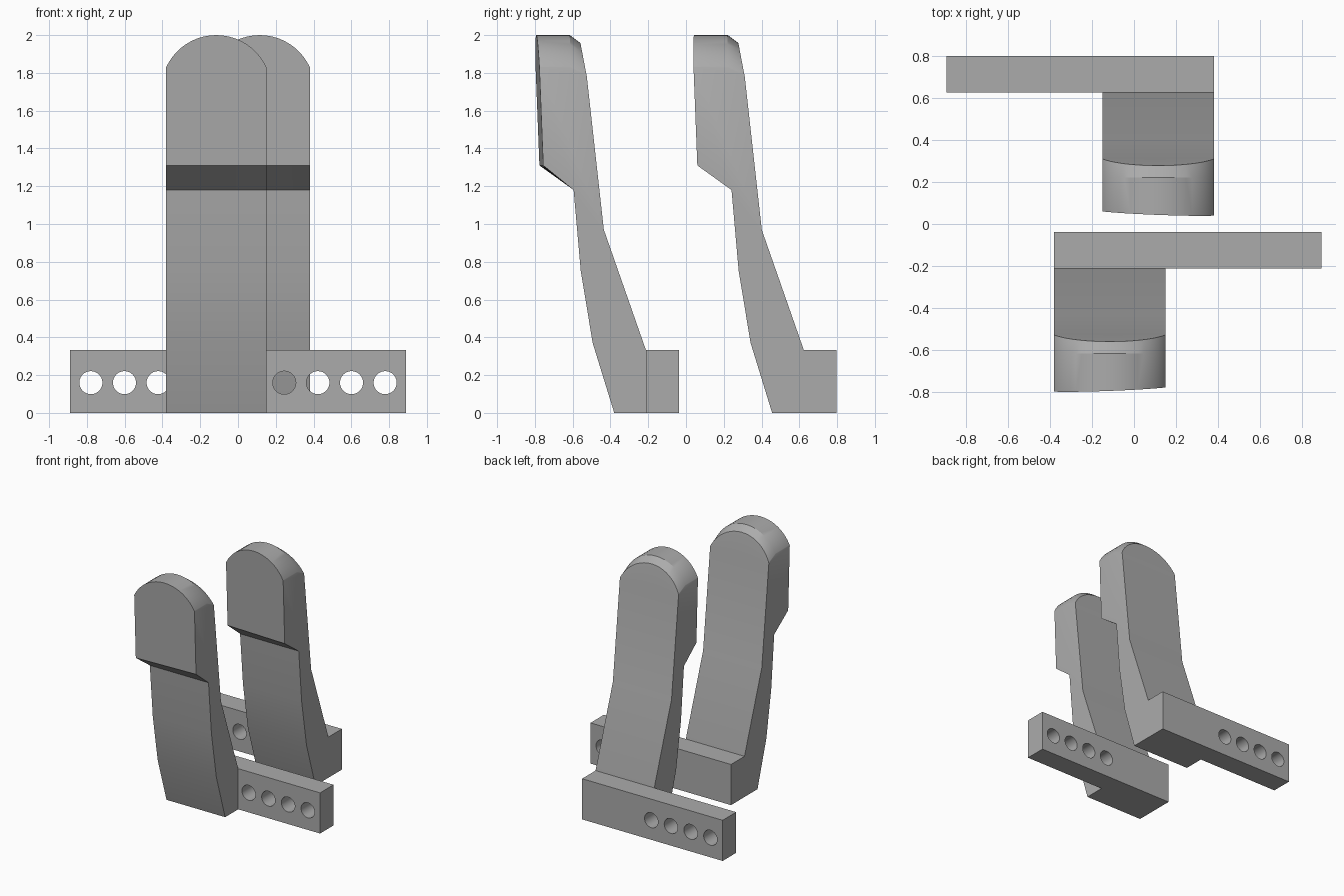
import bpy, bmesh, math
from mathutils import Matrix, Vector

cube = bpy.data.objects.get("Cube")
if cube:
    bpy.data.objects.remove(cube, do_unlink=True)

grey = bpy.data.materials.new("plain_grey")
grey.use_nodes = True
colour = (0.41, 0.41, 0.41, 1)
grey.diffuse_color = colour
grey.node_tree.nodes["Principled BSDF"].inputs["Base Color"].default_value = colour

X0, X1 = -0.38, 0.15           # finger width
SHOULDER, TOP = 1.83, 2.0      # start and crown of the rounded tip
BAR_FRONT, BAR_BACK, BAR_TOP, BAR_END = -0.212, -0.038, 0.332, 0.89
STEP = 0.836                   # distance between the two jaws


def make_object(name, bm):
    bmesh.ops.recalc_face_normals(bm, faces=bm.faces)
    mesh = bpy.data.meshes.new(name)
    bm.to_mesh(mesh)
    bm.free()
    mesh.materials.append(grey)
    obj = bpy.data.objects.new(name, mesh)
    bpy.context.collection.objects.link(obj)
    return obj


def tip_height(x):
    half, rise = (X1 - X0) / 2, TOP - SHOULDER
    r = (half ** 2 + rise ** 2) / (2 * rise)
    return TOP - r + math.sqrt(r ** 2 - (x - (X0 + X1) / 2) ** 2)


def pad_y(x, z):               # slightly skewed gripping face
    return -0.776 + 0.038 * (x - X0) - 0.039 * (z - 1.31)


def section(x):
    zt = tip_height(x)
    zc = zt - 0.042
    return [(-0.38, 0), (-0.494, 0.37), (-0.557, 0.75), (-0.595, 1.18),
            (pad_y(x, 1.31), 1.31), (pad_y(x, zt), zt), (-0.615, zt),
            (-0.525 - 0.19 * (zc - 1.78), zc), (-0.525, 1.78),
            (-0.435, 0.97), (BAR_FRONT, BAR_TOP), (BAR_FRONT, 0)]


def finger(name):
    bm = bmesh.new()
    steps = 24
    rings = []
    for i in range(steps + 1):
        # cosine spacing keeps the arc smooth near the shoulders
        x = (X0 + X1) / 2 - (X1 - X0) / 2 * math.cos(math.pi * i / steps)
        rings.append([bm.verts.new((x, y, z)) for y, z in section(x)])
    for a, b in zip(rings, rings[1:]):
        for j in range(len(a)):
            k = (j + 1) % len(a)
            bm.faces.new((a[j], a[k], b[k], b[j]))
    bm.faces.new(rings[0])
    bm.faces.new(rings[-1])
    return make_object(name, bm)


def mounting_bar(name):
    bm = bmesh.new()
    size = Vector((BAR_END - X0, BAR_BACK - BAR_FRONT, BAR_TOP))
    centre = Vector((BAR_END + X0, BAR_BACK + BAR_FRONT, BAR_TOP)) / 2
    bmesh.ops.create_cube(bm, size=1,
                          matrix=Matrix.LocRotScale(centre, None, size))
    bar = make_object(name, bm)

    # row of four bolt holes
    bm = bmesh.new()
    for i in range(4):
        place = Matrix.Translation((0.245 + 0.178 * i, centre.y, 0.16))
        bmesh.ops.create_cone(bm, cap_ends=True, segments=40, radius1=0.061, radius2=0.061,
                              depth=0.5, matrix=place @ Matrix.Rotation(math.pi / 2, 4, 'X'))
    cutter = make_object("hole_cutter", bm)
    cutter.hide_render = True
    mod = bar.modifiers.new("holes", 'BOOLEAN')
    mod.operation, mod.solver, mod.object = 'DIFFERENCE', 'EXACT', cutter
    bpy.context.view_layer.objects.active = bar
    bpy.ops.object.modifier_apply(modifier=mod.name)
    bpy.data.objects.remove(cutter, do_unlink=True)
    return bar


# the rear jaw mirrors the front one sideways and sits behind it
for side in ("front", "rear"):
    for obj in (finger(side + "_finger"), mounting_bar(side + "_mounting_bar")):
        if side == "rear":
            obj.data.transform(Matrix.LocRotScale(Vector((0, STEP, 0)), None, Vector((-1, 1, 1))))
            obj.data.flip_normals()
        bpy.ops.object.select_all(action='DESELECT')
        obj.select_set(True)
        bpy.context.view_layer.objects.active = obj
        bpy.ops.object.shade_smooth_by_angle(angle=math.radians(30))
